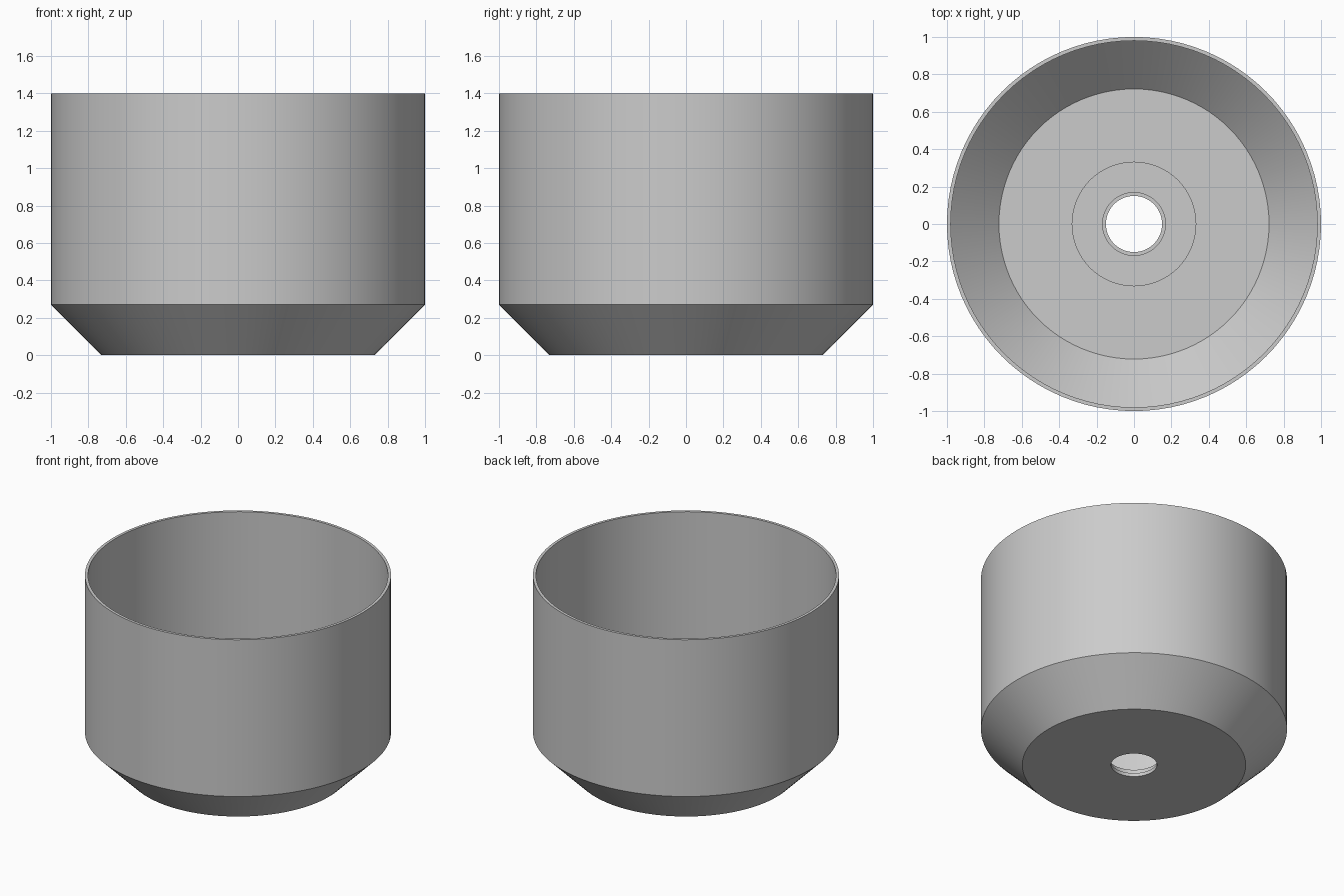
import bpy
import bmesh
import math
from mathutils import Matrix

if "Cube" in bpy.data.objects:
    bpy.data.objects.remove(bpy.data.objects["Cube"], do_unlink=True)

SEGMENTS = 96

# Plain grey finish
grey = bpy.data.materials.new("plain grey")
grey.use_nodes = True
COLOUR = (0.6, 0.6, 0.6, 1.0)
grey.diffuse_color = COLOUR
grey.node_tree.nodes["Principled BSDF"].inputs["Base Color"].default_value = COLOUR


def lathe(name, profile):
    """Revolve a closed (radius, height) outline around z."""
    bm = bmesh.new()
    rings = []
    for r, z in profile:
        ring = bmesh.ops.create_circle(bm, segments=SEGMENTS, radius=r,
                                       matrix=Matrix.Translation((0, 0, z)))
        rings.append(ring["verts"])
    for a, b in zip(rings, rings[1:] + rings[:1]):
        for i in range(SEGMENTS):
            j = (i + 1) % SEGMENTS
            bm.faces.new((a[i], a[j], b[j], b[i]))
    bmesh.ops.recalc_face_normals(bm, faces=bm.faces)
    mesh = bpy.data.meshes.new(name)
    bm.to_mesh(mesh)
    bm.free()
    mesh.materials.append(grey)
    obj = bpy.data.objects.new(name, mesh)
    bpy.context.collection.objects.link(obj)
    bpy.ops.object.select_all(action="DESELECT")
    obj.select_set(True)
    bpy.context.view_layer.objects.active = obj
    bpy.ops.object.shade_smooth_by_angle(angle=math.radians(30))
    return obj


# Thin cup with a tapered base, a raised hub and a stepped centre hole
lathe("cup_shell", [
    (0.15, 0.0), (0.73, 0.0), (1.0, 0.27), (1.0, 1.4),   # outside
    (0.98, 1.4), (0.98, 0.278), (0.722, 0.02),           # inside wall and taper
    (0.333, 0.02), (0.333, 0.06),                        # floor and hub side
    (0.168, 0.06), (0.168, 0.025), (0.15, 0.025),        # hub top and hole ledge
])
